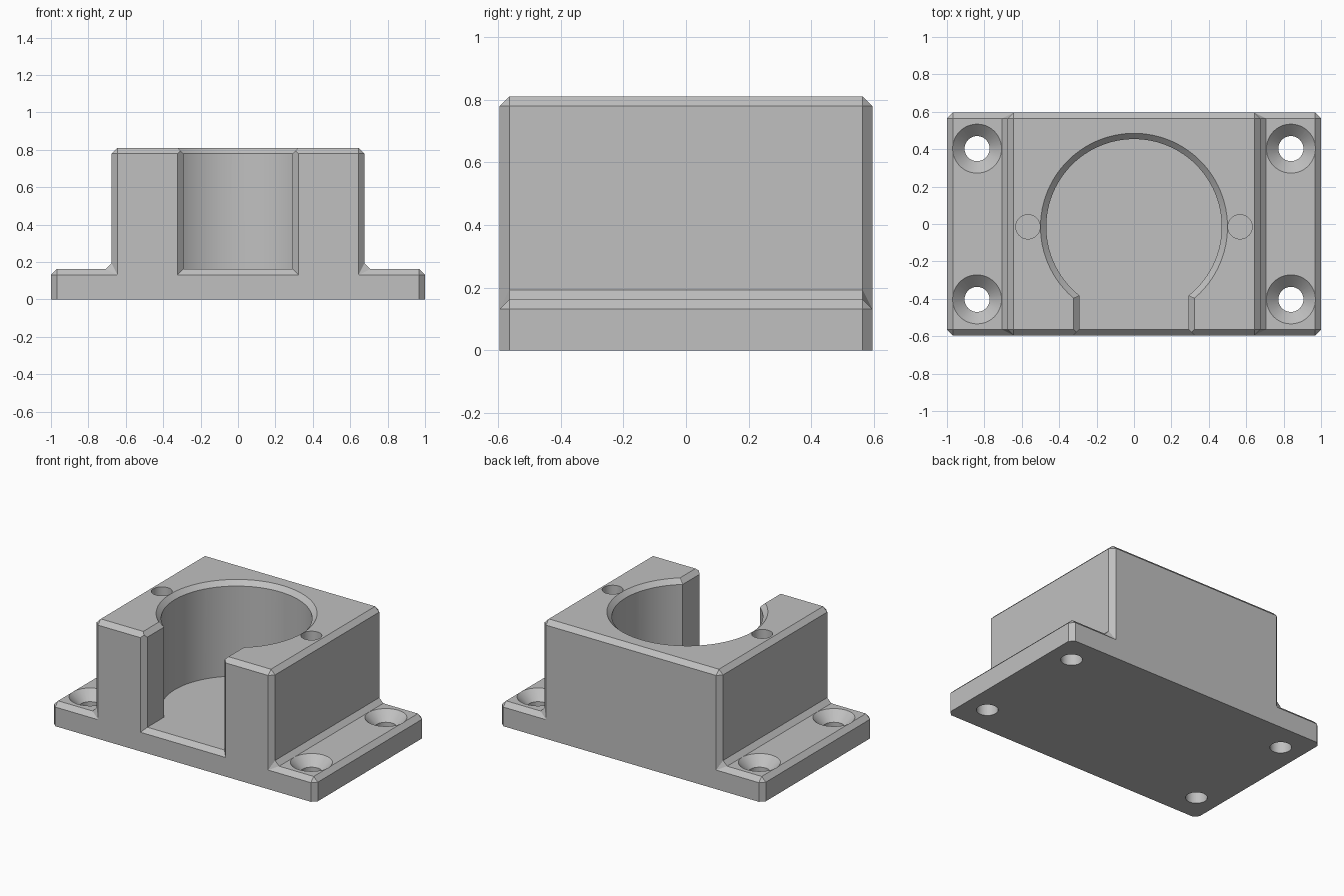
import bpy
import bmesh
import math
from mathutils import Matrix, Vector

cube = bpy.data.objects.get("Cube")
if cube:
    bpy.data.objects.remove(cube, do_unlink=True)

# Main dimensions
HALF_Y = 0.595
BASE_TOP = 0.162
BLOCK_X, BLOCK_TOP = 0.676, 0.81
CH = 0.031
BORE_Y, BORE_R = -0.015, 0.469
SLOT_X = 0.292

grey = bpy.data.materials.new("machined_grey")
grey.use_nodes = True
colour = (0.527, 0.527, 0.527, 1)
grey.diffuse_color = colour
grey.node_tree.nodes["Principled BSDF"].inputs["Base Color"].default_value = colour


def make_object(name, bm):
    bmesh.ops.recalc_face_normals(bm, faces=bm.faces)
    mesh = bpy.data.meshes.new(name)
    bm.to_mesh(mesh)
    bm.free()
    mesh.materials.append(grey)
    obj = bpy.data.objects.new(name, mesh)
    bpy.context.collection.objects.link(obj)
    return obj


def hull(name, points):
    """Convex solid around the given points."""
    bm = bmesh.new()
    for p in points:
        bm.verts.new(p)
    bmesh.ops.convex_hull(bm, input=bm.verts)
    bmesh.ops.dissolve_limit(bm, angle_limit=0.001, verts=bm.verts, edges=bm.edges)
    return make_object(name, bm)


def chamfered_box(name, hx, hy, z0, z1):
    """Box chamfered on its upright and top edges."""
    pts = []
    for sx in (-1, 1):
        for sy in (-1, 1):
            for z in (z0, z1 - CH):
                pts += [(sx * (hx - CH), sy * hy, z), (sx * hx, sy * (hy - CH), z)]
            pts.append((sx * (hx - CH), sy * (hy - CH), z1))
    return hull(name, pts)


def cone(name, x, y, z0, z1, r0, r1, sides):
    """Upright cylinder or cone between two heights."""
    bm = bmesh.new()
    bmesh.ops.create_cone(bm, cap_ends=True, segments=sides, radius1=r0, radius2=r1,
                          depth=z1 - z0, matrix=Matrix.Translation(Vector((x, y, (z0 + z1) / 2))))
    return make_object(name, bm)


def boolean(target, tool, operation="DIFFERENCE"):
    mod = target.modifiers.new("boolean", "BOOLEAN")
    mod.operation = operation
    mod.solver = "EXACT"
    mod.object = tool
    tool.hide_render = True
    bpy.context.view_layer.objects.active = target
    bpy.ops.object.modifier_apply(modifier=mod.name)
    bpy.data.objects.remove(tool, do_unlink=True)


# Flanged base with the raised block
housing = chamfered_box("housing", 1, HALF_Y, 0, BASE_TOP)
block = chamfered_box("block", BLOCK_X, HALF_Y, 0.06, BLOCK_TOP)
boolean(housing, block, "UNION")

# Round bore with chamfered rim
boolean(housing, cone("bore", 0, BORE_Y, BASE_TOP, 1, BORE_R, BORE_R, 96))
rim = 0.08
boolean(housing, cone("bore_rim", 0, BORE_Y, BLOCK_TOP - CH - rim, BLOCK_TOP - CH + rim,
                      BORE_R - rim, BORE_R + rim, 96))

# Front slot
boolean(housing, hull("slot", [(x, y, z) for x in (-SLOT_X, SLOT_X)
                               for y in (-0.9, -0.25) for z in (BASE_TOP, 1)]))

# Chamfers on the slot's top and front edges
boolean(housing, hull("slot_top_chamfer", [
    (s * (SLOT_X + d), y, BLOCK_TOP - CH + d)
    for s in (-1, 1) for d in (-rim, rim) for y in (-0.9, -0.3)]))
boolean(housing, hull("slot_front_chamfer", [
    (s * (SLOT_X + d), -HALF_Y + CH - d, z)
    for s in (-1, 1) for d in (-rim, rim) for z in (BASE_TOP - d, 1)]))

# Blind holes beside the bore, and countersunk screw holes in the flanges
HOLE_R, SINK_R = 0.067, 0.131
for side in (-1, 1):
    boolean(housing, cone("pin_hole", side * 0.567, BORE_Y, 0.5, 1, 0.065, 0.065, 48))
    for end in (-1, 1):
        x, y = side * 0.839, end * 0.403
        boolean(housing, cone("screw_hole", x, y, -0.1, 0.3, HOLE_R, HOLE_R, 48))
        over = 0.03
        boolean(housing, cone("countersink", x, y, BASE_TOP - SINK_R + HOLE_R - over,
                              BASE_TOP + over, HOLE_R - over, SINK_R + over, 48))

# Sloped fillets between block and flanges, mitred at both ends
for name, side in (("left_fillet", 1), ("right_fillet", -1)):
    pts = []
    for end in (-1, 1):
        y = end * (HALF_Y - CH)
        pts += [(side * px, y, pz) for px, pz in (
            (BLOCK_X - 0.05, BASE_TOP - 0.05), (BLOCK_X - 0.05, BASE_TOP + CH),
            (BLOCK_X, BASE_TOP + CH), (BLOCK_X + CH, BASE_TOP),
            (BLOCK_X + CH, BASE_TOP - 0.05))]
        pts.append((side * (BLOCK_X - CH), end * HALF_Y, BASE_TOP - CH))
    hull(name, pts)

# Smooth round walls, sharp edges kept
bpy.ops.object.select_all(action="DESELECT")
housing.select_set(True)
bpy.context.view_layer.objects.active = housing
bpy.ops.object.shade_smooth_by_angle(angle=math.radians(20))
